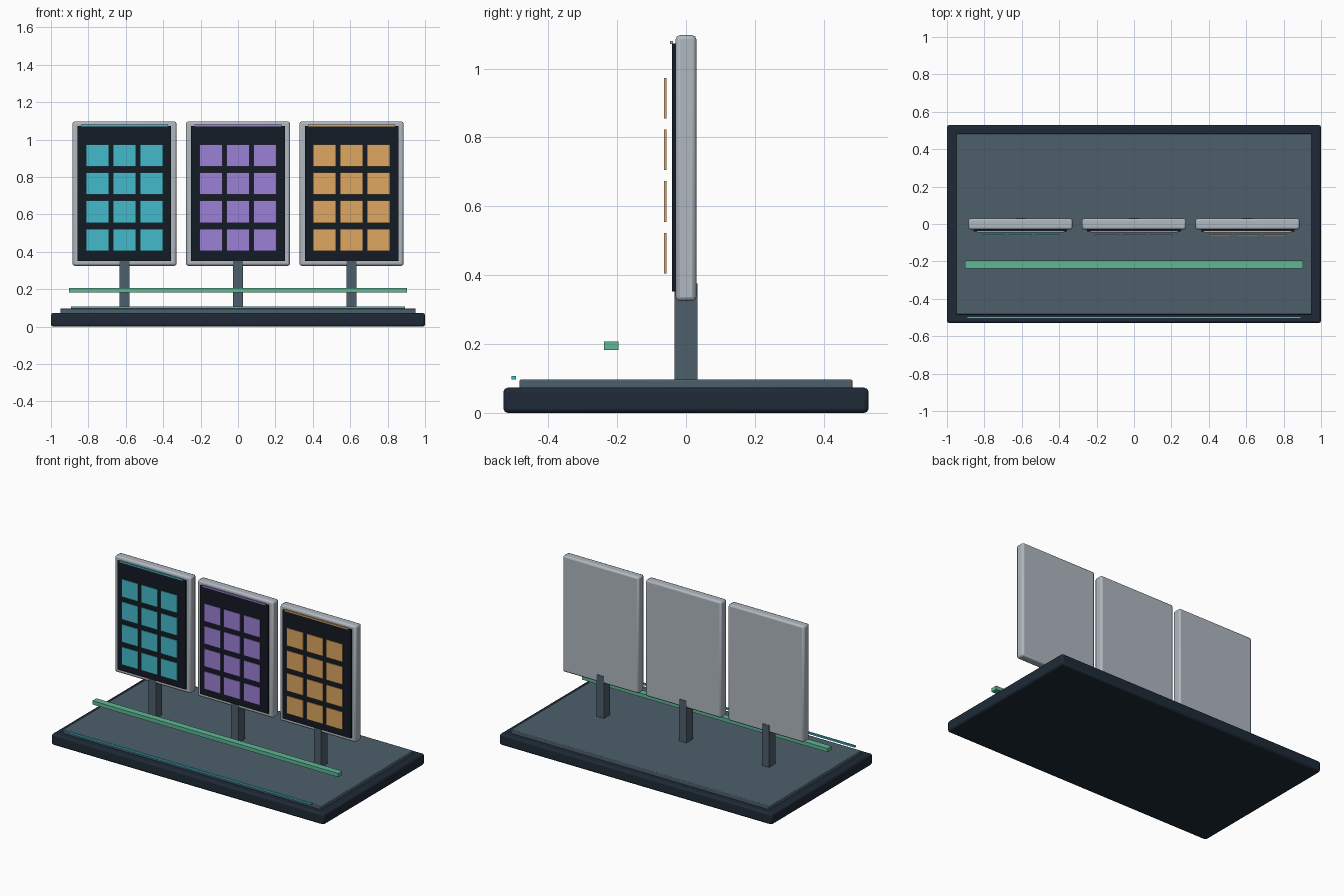
import bpy

if "Cube" in bpy.data.objects:
    bpy.data.objects.remove(bpy.data.objects["Cube"])


def material(name, rgb):
    m = bpy.data.materials.new(name)
    m.diffuse_color = (*rgb, 1)
    m.use_nodes = True
    m.node_tree.nodes["Principled BSDF"].inputs["Base Color"].default_value = m.diffuse_color
    return m


NAVY = material("navy", (0.013, 0.023, 0.037))
SLATE = material("slate", (0.074, 0.114, 0.147))
SILVER = material("silver", (0.434, 0.479, 0.527))
BLACK = material("black_glass", (0.007, 0.011, 0.018))
GREEN = material("green", (0.114, 0.479, 0.305))
CYAN = material("cyan", (0.058, 0.49, 0.60))
PURPLE = material("purple", (0.33, 0.216, 0.67))
ORANGE = material("orange", (0.73, 0.386, 0.117))


def box(name, center, size, mat, bevel=0.0):
    bpy.ops.mesh.primitive_cube_add(size=1, location=center)
    ob = bpy.context.object
    ob.name = name
    ob.scale = size
    bpy.ops.object.transform_apply(location=False, rotation=False, scale=True)
    ob.data.materials.append(mat)
    if bevel:
        mod = ob.modifiers.new("bevel", "BEVEL")
        mod.width = bevel
        mod.segments = 2
        bpy.ops.object.shade_smooth_by_angle()
    return ob


# Stepped base
box("base", (0, 0, 0.0365), (2.0, 1.06, 0.073), NAVY, 0.012)
box("deck", (0, 0, 0.083), (1.9, 0.966, 0.028), SLATE, 0.004)

# Front light strip and floating rail
box("front_light_strip", (0, -0.5, 0.102), (1.785, 0.012, 0.011), CYAN)
box("rail", (0, -0.217, 0.195), (1.805, 0.042, 0.025), GREEN)

# Three display panels, each on a post with a 3 x 4 grid of tiles
for side, x, accent in (("left", -0.607, CYAN),
                        ("middle", 0.0, PURPLE),
                        ("right", 0.607, ORANGE)):
    box(side + "_post", (x, 0, 0.235), (0.053, 0.066, 0.28), SLATE)
    box(side + "_frame", (x, 0, 0.711), (0.557, 0.06, 0.772), SILVER, 0.012)
    box(side + "_screen", (x, -0.034, 0.712), (0.5, 0.014, 0.72), BLACK)
    box(side + "_accent_bar", (x, -0.042, 1.075), (0.465, 0.008, 0.009), accent)
    for row in range(4):
        for col in range(3):
            box(f"{side}_tile_{row}_{col}",
                (x + (col - 1) * 0.1444, -0.0597, 0.464 + row * 0.15),
                (0.121, 0.007, 0.118), accent)
